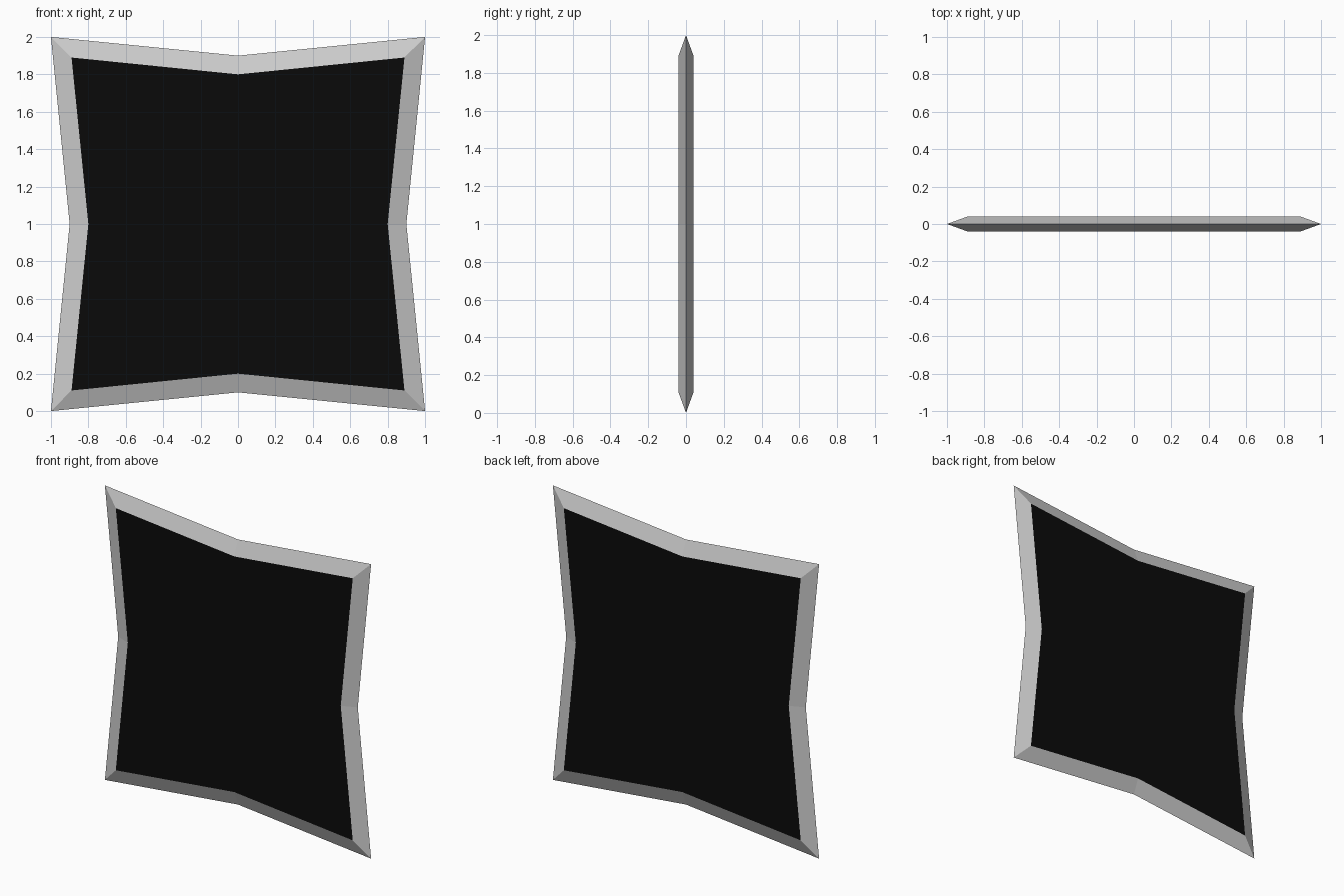
import bpy, bmesh

if "Cube" in bpy.data.objects:
    bpy.data.objects.remove(bpy.data.objects["Cube"])

HALF_DEPTH = 0.04


def star_loop(bm, corner, mid, y):
    """Eight-point pinched square in the XZ plane, centred on z = 1."""
    pts = [(-corner, -corner), (0, -mid), (corner, -corner), (mid, 0),
           (corner, corner), (0, mid), (-corner, corner), (-mid, 0)]
    return [bm.verts.new((x, y, z + 1)) for x, z in pts]


def finish(bm, name, material=None):
    bmesh.ops.recalc_face_normals(bm, faces=bm.faces)
    mesh = bpy.data.meshes.new(name)
    bm.to_mesh(mesh)
    bm.free()
    if material:
        mesh.materials.append(material)
    obj = bpy.data.objects.new(name, mesh)
    bpy.context.collection.objects.link(obj)
    return obj


# Bevelled rim: front inner edge, sharp outer edge, back inner edge
bm = bmesh.new()
loops = [star_loop(bm, 0.89, 0.8, -HALF_DEPTH),
         star_loop(bm, 1.0, 0.9, 0),
         star_loop(bm, 0.89, 0.8, HALF_DEPTH)]
for a, b in zip(loops, loops[1:]):
    for i in range(8):
        j = (i + 1) % 8
        bm.faces.new((a[i], a[j], b[j], b[i]))
finish(bm, "bevelled_rim")

# Black flat panels on the front and back
black = bpy.data.materials.new("black_panel")
black.diffuse_color = (0.003, 0.003, 0.003, 1)
black.use_nodes = True
black.node_tree.nodes["Principled BSDF"].inputs["Base Color"].default_value = black.diffuse_color
for name, side in (("front_panel", -1), ("back_panel", 1)):
    bm = bmesh.new()
    ring = star_loop(bm, 0.89, 0.8, side * HALF_DEPTH)
    centre = bm.verts.new((0, side * HALF_DEPTH, 1))
    for i in range(8):
        tri = [centre, ring[i], ring[(i + 1) % 8]]
        bm.faces.new(tri if side < 0 else tri[::-1])
    # Open sheets keep the outward winding set above
    mesh = bpy.data.meshes.new(name)
    bm.to_mesh(mesh)
    bm.free()
    mesh.materials.append(black)
    bpy.context.collection.objects.link(bpy.data.objects.new(name, mesh))
